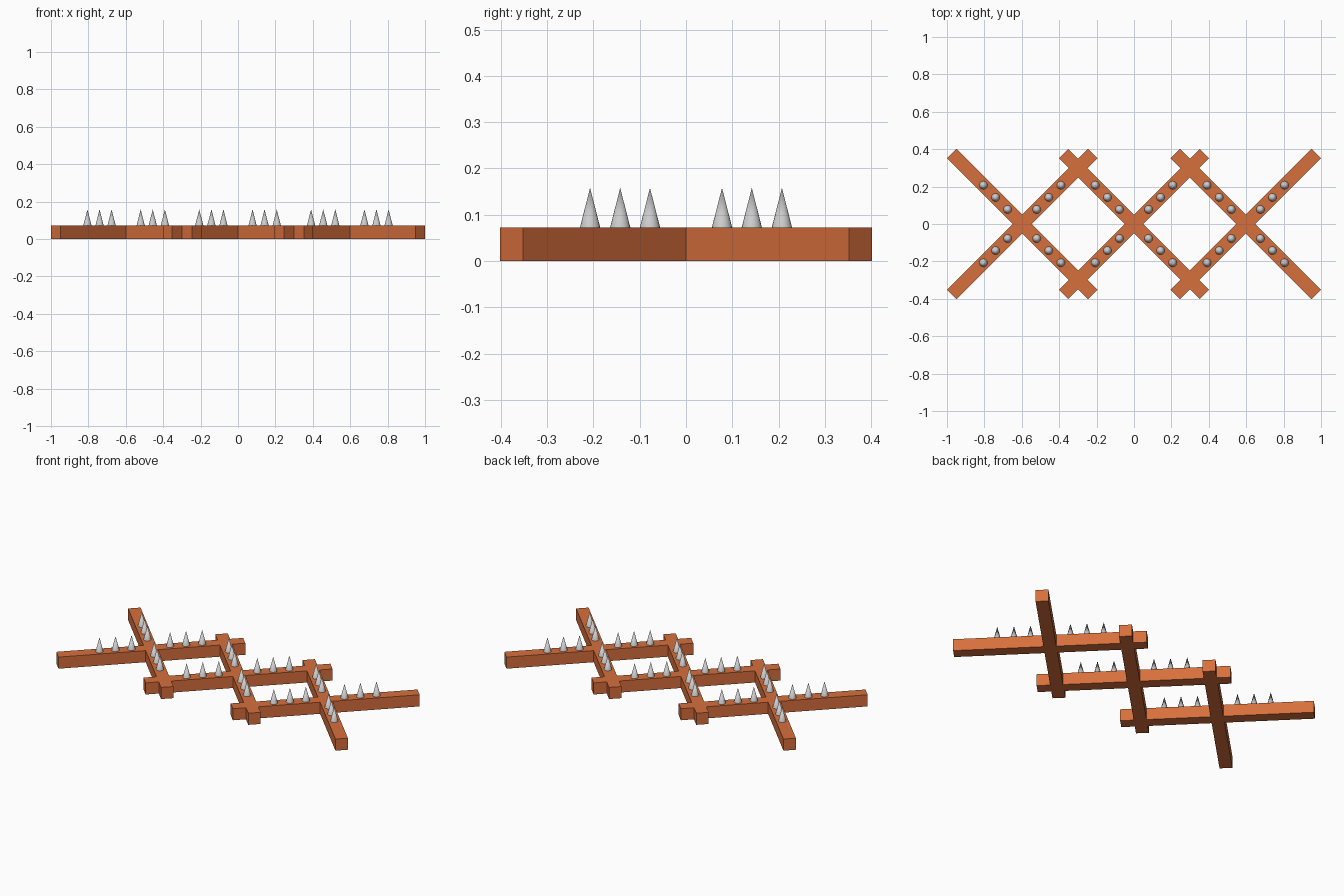
import bpy
import math

if "Cube" in bpy.data.objects:
    bpy.data.objects.remove(bpy.data.objects["Cube"])

HEIGHT = 0.072           # beam thickness
WIDTH = 0.071            # beam width
LENGTH = 1.066           # beam length
CROSSINGS = (-0.598, 0.0, 0.598)
SPIKE_STEPS = (0.110, 0.201, 0.293)   # distances from a crossing along an arm
SPIKE_RADIUS = 0.022
SPIKE_TOP = 0.158

wood = bpy.data.materials.new("wood")
wood.diffuse_color = (0.68, 0.16, 0.045, 1.0)
wood.use_nodes = True
wood.node_tree.nodes["Principled BSDF"].inputs["Base Color"].default_value = wood.diffuse_color


def beam(name, x, angle):
    bpy.ops.mesh.primitive_cube_add(size=1, location=(x, 0, HEIGHT / 2),
                                    rotation=(0, 0, angle))
    ob = bpy.context.object
    ob.name = name
    ob.scale = (LENGTH, WIDTH, HEIGHT)
    bpy.ops.object.transform_apply(location=False, rotation=False, scale=True)
    ob.data.materials.append(wood)


# One shared spike mesh, its base resting on the beam tops
bpy.ops.mesh.primitive_cone_add(vertices=16, radius1=SPIKE_RADIUS, radius2=0,
                                depth=SPIKE_TOP - HEIGHT)
first_spike = bpy.context.object
bpy.ops.object.shade_smooth_by_angle(angle=math.radians(40))
spike_mesh = first_spike.data
spike_mesh.name = "spike"
bpy.data.objects.remove(first_spike)

for i, cx in enumerate(CROSSINGS, 1):
    # Two crossed beams
    beam(f"rising_beam_{i}", cx, math.radians(45))
    beam(f"falling_beam_{i}", cx, math.radians(-45))
    # Three spikes on each of the four arms
    for arm in range(4):
        a = math.radians(45 + 90 * arm)
        for k, d in enumerate(SPIKE_STEPS, 1):
            ob = bpy.data.objects.new(f"spike_{i}_{arm + 1}_{k}", spike_mesh)
            ob.location = (cx + d * math.cos(a), d * math.sin(a),
                           (SPIKE_TOP + HEIGHT) / 2)
            bpy.context.collection.objects.link(ob)
